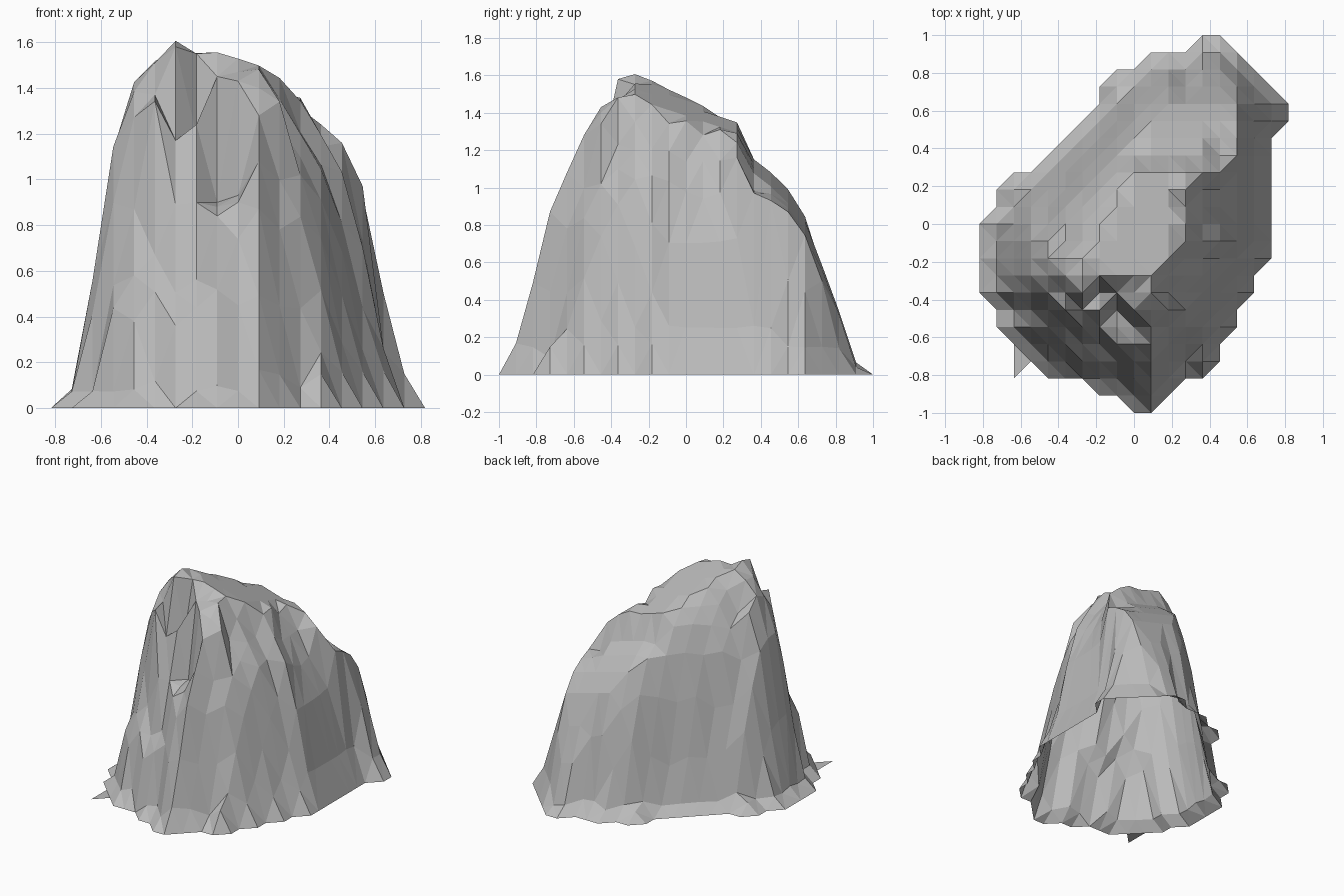
import bpy, bmesh, random
from mathutils import Vector, noise

random.seed(4)
if "Cube" in bpy.data.objects:
    bpy.data.objects.remove(bpy.data.objects["Cube"], do_unlink=True)

STEP = 1 / 11  # spacing of the sampling grid

# Footprint of the rock, in grid steps
OUTLINE = [Vector(p) for p in (
    (0, -11), (1, -11), (3, -9), (4, -9), (5, -8), (5, -7), (6, -6), (6, -5), (7, -4),
    (7, -3), (8, -2), (8, 5), (9, 6), (9, 7), (5, 11), (4, 11), (3, 10), (1, 10),
    (0, 9), (-1, 9), (-2, 8), (-2, 7), (-6, 3), (-7, 3), (-8, 2), (-8, 1), (-9, 0),
    (-9, -4), (-8, -5), (-8, -6), (-5, -9), (-3, -9), (-2, -10), (-1, -10))]

# Wall height by grid steps in from the foot, for each side
LEFT_WALL = (0, .26, .7, .98, 1.14, 1.28, 1.45, 1.6)
RIGHT_WALL = (0, .07, .54, 1.13, 1.42, 1.54, 1.61, 1.65)
FRONT_WALL = (0, .1, .5, .88, 1.12, 1.3, 1.45, 1.62)
BACK_WALL = (0, .1, .52, .88, 1.09, 1.22, 1.4, 1.6)

# Crest of the back shelf, from its inner end down to the foot
SHELF = (1.15, 1.08, .99, .87, .66, .42, .14, 0)

# Gully broken into the front face, and the buttress beside it
GULLY = {(-4, -3): 1.51, (-3, -4): 1.58, (-2, -4): 1.2, (-1, -4): 1.45, (0, -4): 1.47,
         (-3, -5): 1.17, (-2, -5): 1.24, (-1, -5): .9, (0, -5): 1.43,
         (-2, -6): .9, (-1, -6): .88, (0, -6): .93, (-1, -7): .84, (0, -7): .9,
         (-2, -7): .56, (0, -8): .74, (-3, -8): .36,
         (-4, -4): 1.37, (-5, -5): .87, (-4, -6): .67, (-5, -6): .58,
         (1, -5): 1.4, (2, -5): 1.34, (1, -6): 1.28, (1, -7): 1.08, (1, -8): .87}

# Left rim of the back shelf and the saddle above it
RIM = {(6, 4): .97, (6, 5): .93, (6, 6): .87, (5, 3): 1.16, (4, 3): 1.24,
       (3, 2): 1.31, (3, 3): 1.29}
SPOTS = GULLY | RIM


def edges():
    return zip(OUTLINE, OUTLINE[1:] + OUTLINE[:1])


def nearest_foot(p):
    """Closest point on the footprint edge."""
    best = None
    for a, b in edges():
        t = max(0, min(1, (p - a).dot(b - a) / (b - a).length_squared))
        q = a.lerp(b, t)
        if best is None or (p - q).length < (p - best).length:
            best = q
    return best


def inside(p):
    hit = False
    for a, b in edges():
        if (a.y > p.y) != (b.y > p.y) and p.x < a.x + (p.y - a.y) * (b.x - a.x) / (b.y - a.y):
            hit = not hit
    return hit


def sample(wall, d):
    i = min(int(d), len(wall) - 2)
    return min(wall[-1], wall[i] + (wall[i + 1] - wall[i]) * (d - i))


def height(i, j):
    """Steep fluted walls capped by two sloping shelves."""
    if (i, j) in SPOTS:
        return SPOTS[i, j]
    p = Vector((i, j))
    foot = nearest_foot(p)
    d = (foot - p).length
    if d < .05:
        return 0
    n = (foot - p) / d
    if j < 4:
        top = min(1.61, 1.61 - .3 * (i + 3) * STEP - .33 * (j + 3) * STEP)
    else:
        top = SHELF[j - 4] - .025 * max(0, i - 1)
    # flutes fade out towards the crown
    flute = noise.noise(Vector((foot.x * .9, foot.y * .9, 3.7)))
    fade = max(0, 1 - d / 5)
    corner = .5 if n.y < 0 else .35
    d *= 1 + corner * abs(n.x * n.y) + fade * (.2 * flute + random.uniform(-.08, .08))
    side = sample(LEFT_WALL if n.x > 0 else RIGHT_WALL, d)
    end = sample(BACK_WALL if n.y > 0 else FRONT_WALL, d)
    return max(.02, min(top, side * n.x ** 2 + end * n.y ** 2))


# Rock shell, open underneath
bm = bmesh.new()
grid = {}
for i in range(-9, 10):
    for j in range(-11, 12):
        p = Vector((i, j))
        if inside(p) or (nearest_foot(p) - p).length < .05:
            grid[i, j] = bm.verts.new((i * STEP, j * STEP, height(i, j)))

for i in range(-9, 9):
    for j in range(-11, 11):
        ring = [grid[k] for k in ((i, j), (i + 1, j), (i + 1, j + 1), (i, j + 1)) if k in grid]
        if len(ring) == 3:
            bm.faces.new(ring)
        elif len(ring) == 4:
            # split along the flatter diagonal
            a, b, c, d = ring
            if abs(a.co.z - c.co.z) < abs(b.co.z - d.co.z):
                bm.faces.new((a, b, c))
                bm.faces.new((a, c, d))
            else:
                bm.faces.new((a, b, d))
                bm.faces.new((b, c, d))

# Thin shard lying at the front foot
shard = bm.verts.new((-7 * STEP, -9 * STEP, 0))
bm.faces.new((shard, grid[-6, -8], grid[-7, -7]))

mesh = bpy.data.meshes.new("rock")
bm.to_mesh(mesh)
bm.free()
rock = bpy.data.objects.new("rock", mesh)
bpy.context.collection.objects.link(rock)

# Plain stone colour
stone = bpy.data.materials.new("grey_stone")
stone.use_nodes = True
GREY = (.5, .5, .5, 1)
stone.diffuse_color = GREY
stone.node_tree.nodes["Principled BSDF"].inputs["Base Color"].default_value = GREY
mesh.materials.append(stone)
